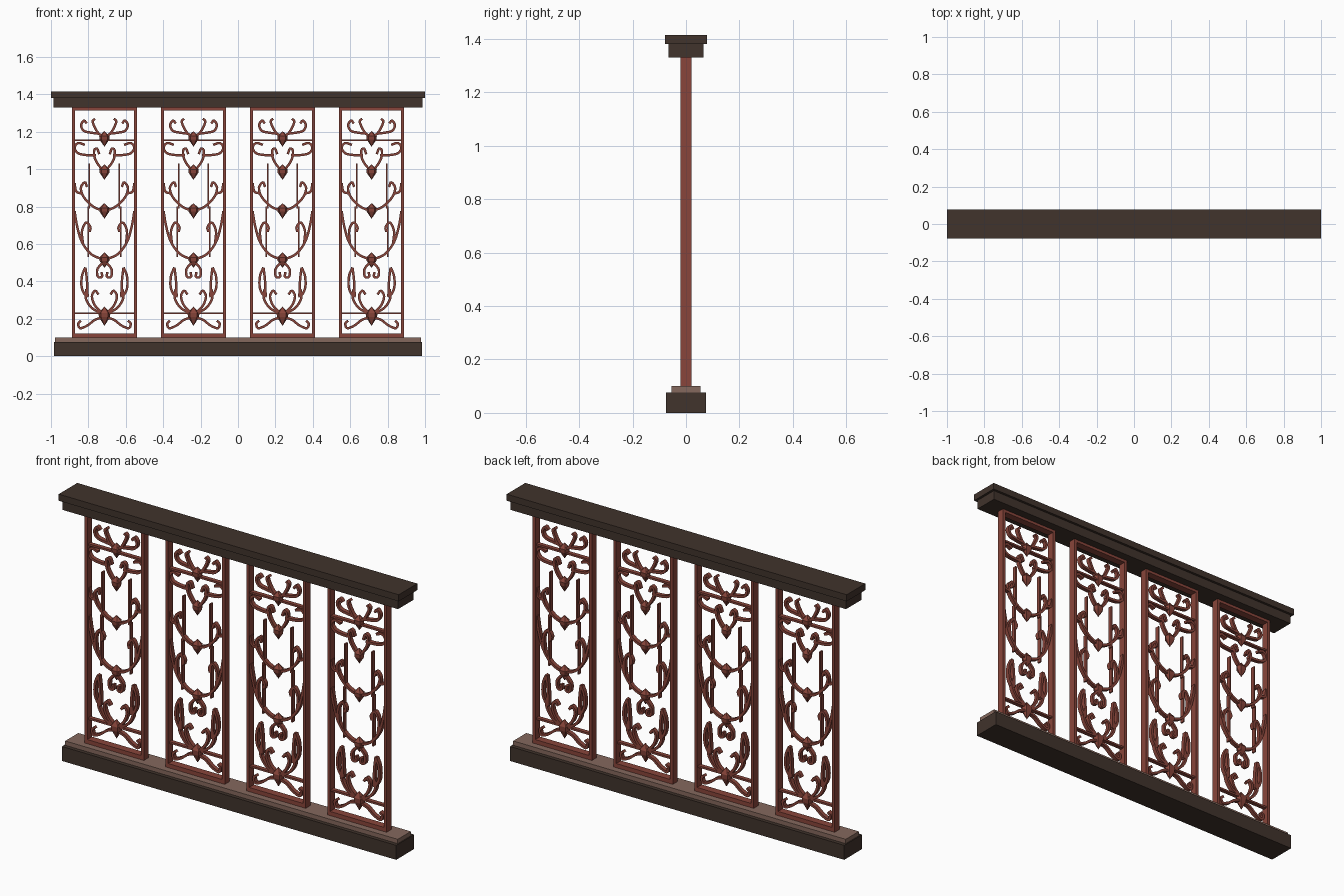
import bpy, bmesh
from mathutils import Vector, Matrix

if "Cube" in bpy.data.objects:
    bpy.data.objects.remove(bpy.data.objects["Cube"], do_unlink=True)


def material(name, rgb):
    m = bpy.data.materials.new(name)
    m.use_nodes = True
    m.diffuse_color = (*rgb, 1)
    m.node_tree.nodes["Principled BSDF"].inputs["Base Color"].default_value = (*rgb, 1)
    return m


dark = material("dark wood", (0.052, 0.033, 0.025))
red = material("red wood", (0.25, 0.06, 0.043))
tan = material("pale brown", (0.235, 0.14, 0.11))


def add_box(bm, x0, x1, depth, z0, z1):
    size = Matrix.Diagonal((x1 - x0, depth, z1 - z0, 1))
    bmesh.ops.create_cube(bm, size=1, matrix=Matrix.Translation(((x0 + x1) / 2, 0, (z0 + z1) / 2)) @ size)


def finish(bm, name, mat):
    bmesh.ops.recalc_face_normals(bm, faces=bm.faces)
    mesh = bpy.data.meshes.new(name)
    bm.to_mesh(mesh)
    bm.free()
    mesh.materials.append(mat)
    return mesh


def place(mesh, name, x=0):
    ob = bpy.data.objects.new(name, mesh)
    ob.location.x = x
    bpy.context.collection.objects.link(ob)


def rail(name, half, depth, z0, z1, mat):
    bm = bmesh.new()
    add_box(bm, -half, half, depth, z0, z1)
    place(finish(bm, name, mat), name)


def smooth_path(points, steps=5):
    """Catmull-Rom curve through the points."""
    p = [Vector(q) for q in points]
    p = [2 * p[0] - p[1]] + p + [2 * p[-1] - p[-2]]
    out = []
    for a, b, c, d in zip(p, p[1:], p[2:], p[3:]):
        for i in range(steps):
            t = i / steps
            out.append((2 * b + (c - a) * t + (2 * a - 5 * b + 4 * c - d) * t**2
                        + (3 * b - a - 3 * c + d) * t**3) / 2)
    return out + [p[-2]]


def ribbon(bm, points, side, width=0.013, depth=0.022):
    """Sweep a flat-sided bar along a path in the panel plane."""
    path = smooth_path([(x * side / 100, z / 100) for x, z in points])
    rings = []
    for i, c in enumerate(path):
        d = (path[min(i + 1, len(path) - 1)] - path[max(i - 1, 0)]).normalized()
        n = Vector((-d.y, d.x)) * width / 2
        rings.append([bm.verts.new((c.x + n.x * s, y * depth / 2, c.y + n.y * s))
                      for s, y in ((1, -1), (1, 1), (-1, 1), (-1, -1))])
    for a, b in zip(rings, rings[1:]):
        for k in range(4):
            j = (k + 1) % 4
            bm.faces.new((a[k], a[j], b[j], b[k]))
    bm.faces.new(rings[0])
    bm.faces.new(rings[-1])


def gem(bm, z, half_w, half_h):
    """Faceted bud: a spindle with a wide upper belly."""
    rings = []
    for h, r in ((0.35, 1), (-0.1, 0.92)):
        rings.append([bm.verts.new((x * r * half_w, y * r * 0.019, z + h * half_h))
                      for x, y in ((1, 0), (.6, 1), (-.6, 1), (-1, 0), (-.6, -1), (.6, -1))])
    top, low = bm.verts.new((0, 0, z + half_h)), bm.verts.new((0, 0, z - half_h))
    for k in range(6):
        j = (k + 1) % 6
        bm.faces.new((rings[0][k], rings[0][j], top))
        bm.faces.new((rings[0][k], rings[0][j], rings[1][j], rings[1][k]))
        bm.faces.new((rings[1][k], rings[1][j], low))


# Scroll paths for one half of a panel, in hundredths
SCROLLS = [
    # crown
    [(0, 117), (3, 119), (5, 122), (6.3, 125.5), (5, 127)],
    [(3, 119), (7, 119.5), (11, 120.5), (12.5, 123.5), (11, 126), (9.5, 124.5)],
    # shoulder
    [(0, 99), (3, 102), (5.2, 106), (5.5, 110), (4, 111), (2.8, 108)],
    [(4.5, 107.5), (9, 107.5), (14, 108.5), (16, 111.5), (14, 114), (10.5, 113)],
    # middle garland
    [(0, 77.5), (6, 80), (11, 85), (12.6, 90), (10.5, 93), (9.3, 90.5)],
    [(11.5, 87), (15, 88), (16, 92.5)],
    # large garland
    [(0, 51.5), (7, 54.5), (12, 61), (14.5, 69), (16, 77.5)],
    [(11.5, 60), (12, 67), (9.8, 71.5), (7.5, 69), (8, 66.5)],
    # pendant curls
    [(1, 50), (3.8, 46.5), (3.5, 42.5), (1.3, 42.5), (1.6, 45)],
    # side leaf
    [(10.2, 47.5), (12, 43), (12.2, 37), (10.5, 33), (8.5, 32)],
    [(10.2, 47.5), (9.4, 41), (9, 32)],
    # base
    [(1, 23), (5, 27), (6.7, 32), (5, 35), (3.2, 33)],
    [(2, 23), (7, 26), (10, 31), (9.6, 36)],
    [(0, 21), (5, 19.5), (9, 16.5), (13, 15), (14, 17.5), (12.5, 19)],
]

# Top and bottom rails
rail("cap", 1.0, 0.156, 1.38, 1.415, dark)
rail("cap_underside", 0.987, 0.13, 1.33, 1.38, dark)
rail("base", 0.983, 0.15, 0, 0.077, dark)
rail("base_ledge", 0.978, 0.11, 0.077, 0.1, tan)

# Panel frame
bm = bmesh.new()
for s in (-1, 1):
    add_box(bm, s * 0.1665 - 0.008, s * 0.1665 + 0.008, 0.04, 0.1, 1.33)
add_box(bm, -0.16, 0.16, 0.04, 0.1, 0.122)
add_box(bm, -0.16, 0.16, 0.04, 1.315, 1.33)
frame = finish(bm, "panel_frame", red)

# Panel tracery
bm = bmesh.new()
for z in (1.155, 0.23):
    add_box(bm, -0.16, 0.16, 0.022, z - 0.005, z + 0.005)
for s in (-1, 1):
    add_box(bm, s * 0.08 - 0.004, s * 0.08 + 0.004, 0.022, 0.79, 1.03)
    add_box(bm, s * 0.086 - 0.004, s * 0.086 + 0.004, 0.022, 0.53, 0.8)
    for path in SCROLLS:
        ribbon(bm, path, s)
for z in (1.162, 0.985, 0.777, 0.514):
    gem(bm, z, 0.028, 0.042)
gem(bm, 0.214, 0.032, 0.052)
tracery = finish(bm, "panel_tracery", red)

# Four matching panels
for i in range(4):
    x = (i - 1.5) * 0.476
    place(frame, f"panel_frame_{i + 1}", x)
    place(tracery, f"panel_tracery_{i + 1}", x)
